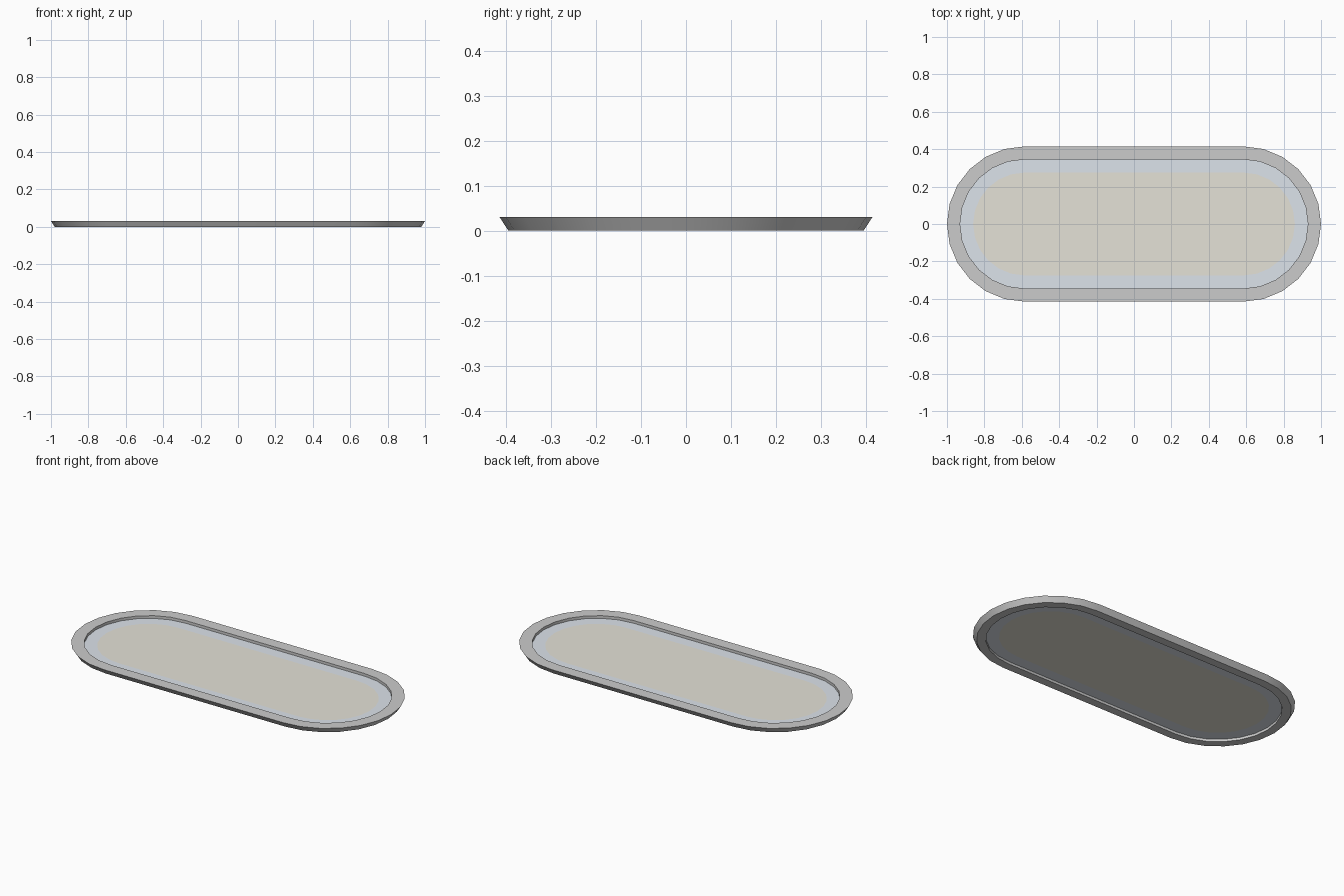
import bpy, bmesh, math

if "Cube" in bpy.data.objects:
    bpy.data.objects.remove(bpy.data.objects["Cube"])

HALF = 0.585   # half length of the straight run
SEGS = 12      # sides per rounded end


def stadium(bm, r, z):
    """Ring of verts around a pill outline."""
    ring = []
    for side in (0, 1):
        cx = HALF if side == 0 else -HALF
        for i in range(SEGS + 1):
            a = -math.pi / 2 + math.pi * (side + i / SEGS)
            ring.append(bm.verts.new((cx + r * math.cos(a), r * math.sin(a), z)))
    return ring


def bridge(bm, a, b):
    n = len(a)
    for i in range(n):
        j = (i + 1) % n
        bm.faces.new((a[i], a[j], b[j], b[i]))


def finish(bm, name, color=None, smooth=False):
    me = bpy.data.meshes.new(name)
    bm.to_mesh(me)
    bm.free()
    ob = bpy.data.objects.new(name, me)
    bpy.context.collection.objects.link(ob)
    if color:
        mat = bpy.data.materials.new(name)
        mat.diffuse_color = color
        mat.use_nodes = True
        mat.node_tree.nodes["Principled BSDF"].inputs["Base Color"].default_value = mat.diffuse_color
        me.materials.append(mat)
    if smooth:
        bpy.ops.object.select_all(action='DESELECT')
        ob.select_set(True)
        bpy.context.view_layer.objects.active = ob
        bpy.ops.object.shade_smooth_by_angle(angle=math.radians(30))
    return ob


# Frame: flared outer wall, flat rim, straight inner wall
bm = bmesh.new()
rings = [stadium(bm, r, z) for r, z in
         ((0.395, 0), (0.415, 0.031), (0.345, 0.031), (0.345, 0))]
for k in range(4):
    bridge(bm, rings[k], rings[(k + 1) % 4])
bmesh.ops.recalc_face_normals(bm, faces=bm.faces)
finish(bm, "frame", smooth=True)

# Pale blue border sheet, recessed inside the frame
bm = bmesh.new()
bridge(bm, stadium(bm, 0.345, 0.015), stadium(bm, 0.275, 0.015))
finish(bm, "panel_border", (0.72, 0.77, 0.83, 1))

# Cream centre sheet
bm = bmesh.new()
bm.faces.new(stadium(bm, 0.275, 0.015))
finish(bm, "panel_centre", (0.78, 0.76, 0.68, 1))
